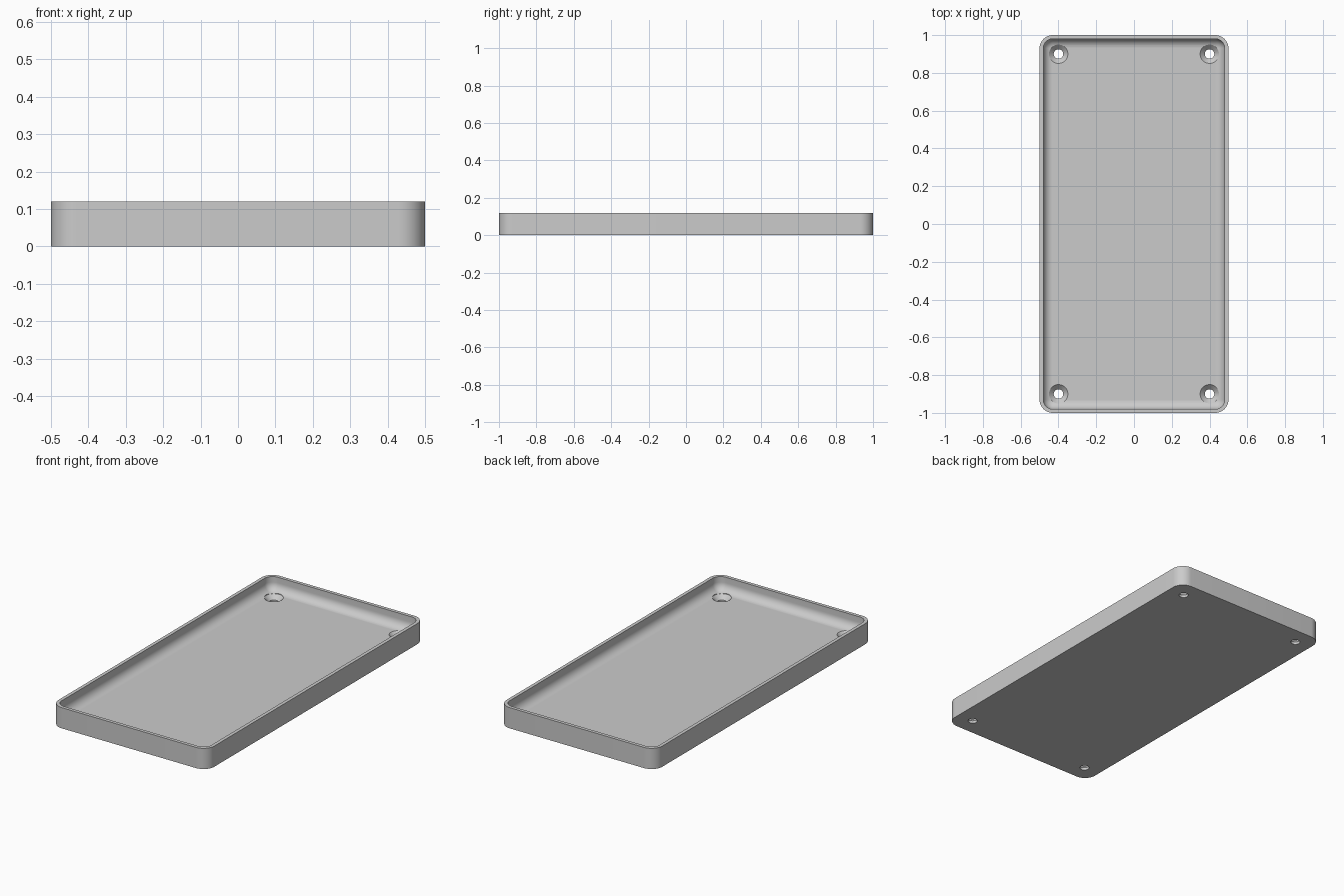
import bpy
import bmesh
from math import sin, cos, pi, radians

if "Cube" in bpy.data.objects:
    bpy.data.objects.remove(bpy.data.objects["Cube"])

HALF_X, HALF_Y, HEIGHT = 0.5, 1.0, 0.12
CORNER, WALL, FLOOR, FILLET = 0.07, 0.02, 0.04, 0.048
HOLE_X, HOLE_Y, HOLE_R, SINK_R = 0.4, 0.9, 0.025, 0.05

grey = bpy.data.materials.new("light grey")
grey.use_nodes = True
colour = (0.6, 0.6, 0.6, 1)
grey.diffuse_color = colour
grey.node_tree.nodes["Principled BSDF"].inputs["Base Color"].default_value = colour


def rounded_rect(inset, z, steps=12):
    """Rounded rectangle outline, moved inward by inset."""
    r = CORNER - inset
    points = []
    for i, (sx, sy) in enumerate(((1, 1), (-1, 1), (-1, -1), (1, -1))):
        for k in range(steps + 1):
            a = (i + k / steps) * pi / 2
            points.append((sx * (HALF_X - CORNER) + r * cos(a),
                           sy * (HALF_Y - CORNER) + r * sin(a), z))
    return points


def circle(x, y, r, z, steps=48):
    return [(x + r * cos(2 * pi * k / steps), y + r * sin(2 * pi * k / steps), z)
            for k in range(steps)]


def loft(bm, outlines):
    """Skin a closed solid through the outlines and cap both ends."""
    rings = [[bm.verts.new(p) for p in o] for o in outlines]
    for a, b in zip(rings, rings[1:]):
        for k in range(len(a)):
            n = (k + 1) % len(a)
            bm.faces.new((a[k], a[n], b[n], b[k]))
    bm.faces.new(rings[0][::-1])
    bm.faces.new(rings[-1])


def make_object(name, bm):
    bmesh.ops.recalc_face_normals(bm, faces=bm.faces)
    mesh = bpy.data.meshes.new(name)
    bm.to_mesh(mesh)
    bm.free()
    mesh.materials.append(grey)
    obj = bpy.data.objects.new(name, mesh)
    bpy.context.collection.objects.link(obj)
    return obj


# Tray: outer wall, flat rim, inner wall and filleted floor
profile = [(0, 0), (0, HEIGHT), (WALL, HEIGHT)]
for k in range(11):
    a = k / 10 * pi / 2
    profile.append((WALL + FILLET * (1 - cos(a)), FLOOR + FILLET * (1 - sin(a))))
bm = bmesh.new()
loft(bm, [rounded_rect(inset, z) for inset, z in profile])
tray = make_object("tray", bm)

# Countersunk screw holes in the four corners
bm = bmesh.new()
sink = [(HOLE_R, -0.05), (HOLE_R, FLOOR - 0.025), (SINK_R, FLOOR), (SINK_R, HEIGHT)]
for sx in (-1, 1):
    for sy in (-1, 1):
        loft(bm, [circle(sx * HOLE_X, sy * HOLE_Y, r, z) for r, z in sink])
cutter = make_object("screw_hole_cutter", bm)
cutter.hide_render = True

cut = tray.modifiers.new("screw holes", 'BOOLEAN')
cut.operation = 'DIFFERENCE'
cut.solver = 'EXACT'
cut.object = cutter

for obj in bpy.context.selected_objects:
    obj.select_set(False)
tray.select_set(True)
bpy.context.view_layer.objects.active = tray
bpy.ops.object.modifier_apply(modifier=cut.name)
bpy.data.objects.remove(cutter)
bpy.ops.object.shade_smooth_by_angle(angle=radians(30))
